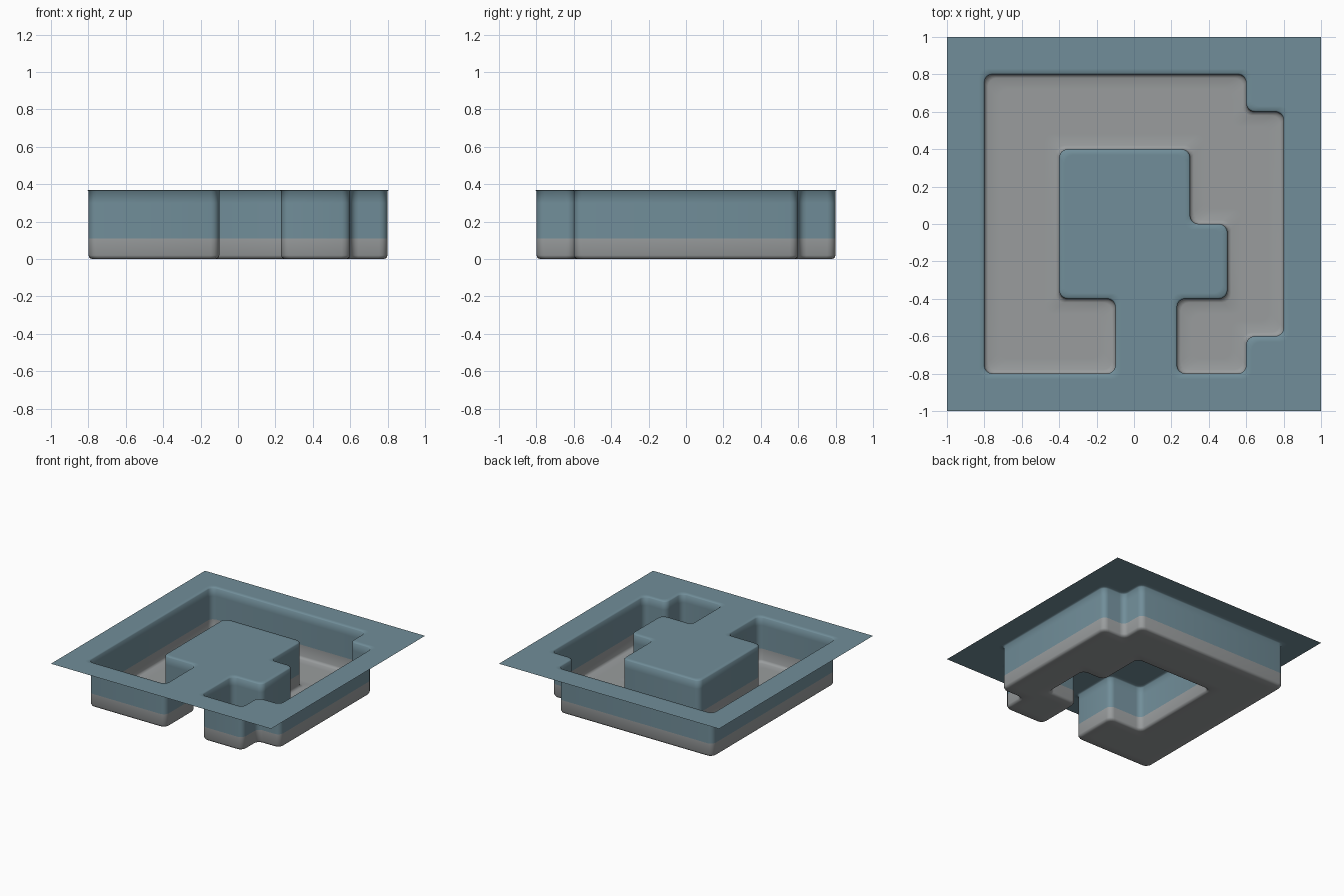
import bpy
import bmesh
from math import sin, cos, pi
from mathutils import Vector

if "Cube" in bpy.data.objects:
    bpy.data.objects.remove(bpy.data.objects["Cube"])

RADIUS, STEPS = 0.045, 4
TOP, WATERLINE = 0.37, 0.11


def material(name, colour):
    mat = bpy.data.materials.new(name)
    mat.use_nodes = True
    mat.diffuse_color = (*colour, 1)
    mat.node_tree.nodes["Principled BSDF"].inputs["Base Color"].default_value = (*colour, 1)
    return mat


# Channel outline, counter-clockwise, wrapping around the central island
OUTLINE = [Vector(p) for p in (
    (-0.8, -0.8), (-0.1, -0.8), (-0.1, -0.4), (-0.4, -0.4), (-0.4, 0.4), (0.3, 0.4),
    (0.3, 0), (0.5, 0), (0.5, -0.4), (0.23, -0.4), (0.23, -0.8), (0.6, -0.8),
    (0.6, -0.6), (0.8, -0.6), (0.8, 0.6), (0.6, 0.6), (0.6, 0.8), (-0.8, 0.8))]

# Wall section: inset from the outline, height
SECTION = [(-0.03, TOP), (-0.007, TOP), (0, TOP - 0.007), (0, 0.3), (0, WATERLINE),
           (0, 0.02), (0.006, 0.006), (0.02, 0), (0.08, 0)]


def ring(bm, inset, z):
    """Outline with rounded corners, moved into the channel by inset."""
    verts = []
    for i, corner in enumerate(OUTLINE):
        a = (corner - OUTLINE[i - 1]).normalized()
        b = (OUTLINE[(i + 1) % len(OUTLINE)] - corner).normalized()
        shift = Vector((-a.y - b.y, a.x + b.x)) * inset
        centre = corner + shift + (b - a) * RADIUS
        for k in range(STEPS + 1):
            t = k / STEPS * pi / 2
            p = centre + (a * sin(t) - b * cos(t)) * RADIUS
            verts.append(bm.verts.new((p.x, p.y, z)))
    return verts


bm = bmesh.new()

# Channel walls and floor
rings = [ring(bm, *level) for level in SECTION]
for upper, lower in zip(rings, rings[1:]):
    for i in range(len(upper)):
        j = (i + 1) % len(upper)
        bm.faces.new((upper[i], lower[i], lower[j], upper[j])).normal_flip()
bm.faces.new(rings[-1])

# Top plate around the channel, joined to the island
square = [bm.verts.new((x, y, TOP)) for x, y in ((-1, -1), (1, -1), (1, 1), (-1, 1))]
border = [bm.edges.new((square[i - 1], square[i])) for i in range(4)]
rim = [bm.edges.get((rings[0][i - 1], rings[0][i])) for i in range(len(rings[0]))]
bmesh.ops.triangle_fill(bm, use_beauty=True, use_dissolve=False, edges=border + rim)

# Surface faces up and into the channel; lower walls and floor are grey
bm.normal_update()
bmesh.ops.recalc_face_normals(bm, faces=bm.faces)
floor = min(bm.faces, key=lambda f: f.calc_center_median().z)
if floor.normal.z < 0:
    bmesh.ops.reverse_faces(bm, faces=bm.faces)
for face in bm.faces:
    face.smooth = True
    face.material_index = int(face.calc_center_median().z < WATERLINE)

mesh = bpy.data.meshes.new("channel_tray")
bm.to_mesh(mesh)
bm.free()
mesh.materials.append(material("slate_blue", (0.165, 0.27, 0.32)))
mesh.materials.append(material("stone_grey", (0.32, 0.335, 0.34)))
tray = bpy.data.objects.new("channel_tray", mesh)
bpy.context.collection.objects.link(tray)
